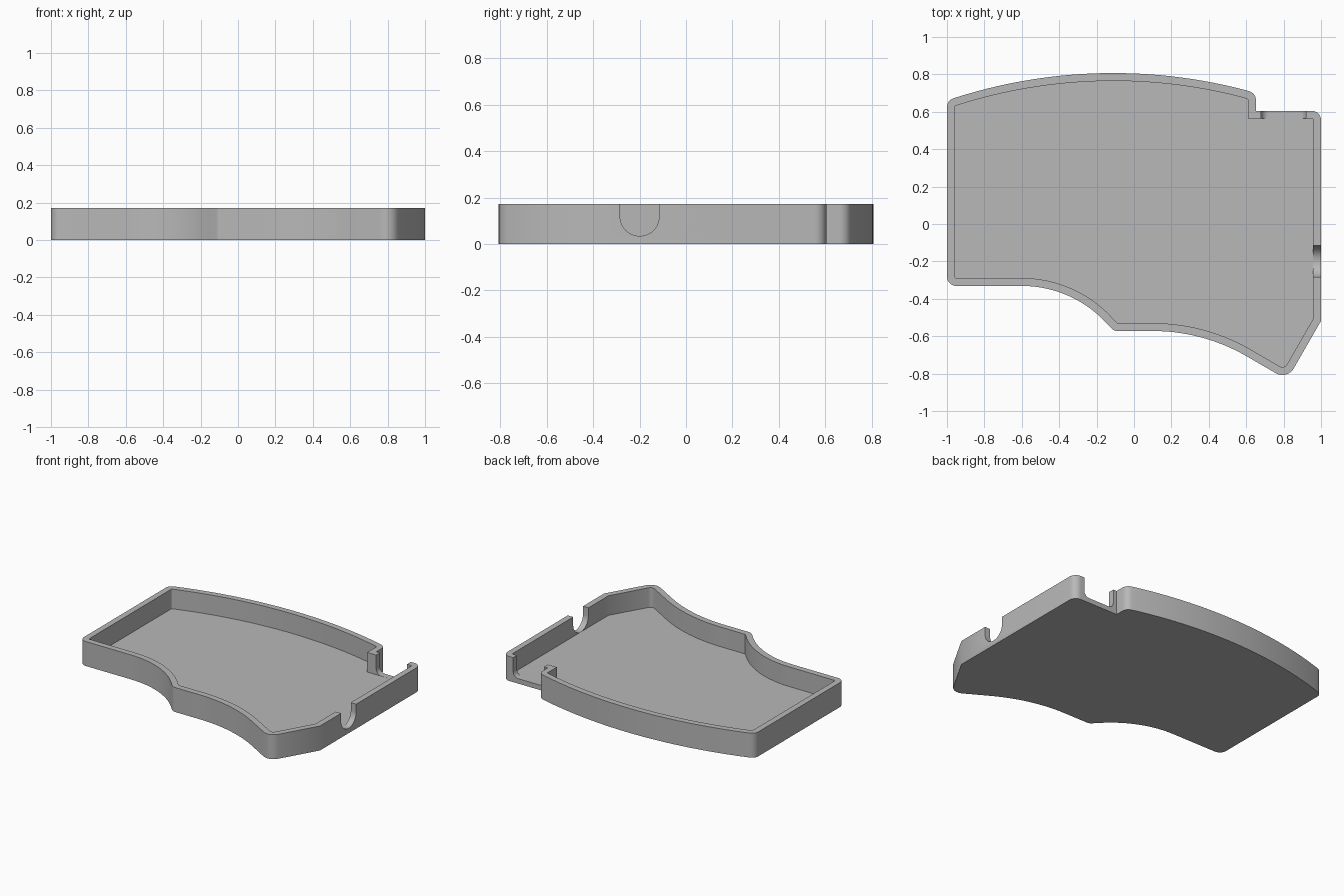
import bpy, bmesh, math
from mathutils import Vector

HEIGHT, FLOOR, WALL = 0.172, 0.034, 0.042

if "Cube" in bpy.data.objects:
    bpy.data.objects.remove(bpy.data.objects["Cube"], do_unlink=True)

grey = bpy.data.materials.new("plain grey")
grey.use_nodes = True
colour = (0.48, 0.48, 0.48, 1)
grey.diffuse_color = colour
grey.node_tree.nodes["Principled BSDF"].inputs["Base Color"].default_value = colour


def arc(cx, cy, r, start, end, steps):
    """Points along an arc, angles in degrees."""
    angles = [math.radians(start + (end - start) * i / steps) for i in range(steps + 1)]
    return [(cx + r * math.cos(a), cy + r * math.sin(a), 0) for a in angles]


def round_corners(points, steps=8):
    """Replace each (x, y, radius) corner by a fillet."""
    result = []
    for i, (x, y, r) in enumerate(points):
        p = Vector((x, y))
        if r == 0:
            result.append(p)
            continue
        a = (Vector(points[i - 1][:2]) - p).normalized()
        b = (Vector(points[(i + 1) % len(points)][:2]) - p).normalized()
        half = a.angle(b) / 2
        centre = p + (a + b).normalized() * r / math.sin(half)
        v0 = p + a * r / math.tan(half) - centre
        v1 = p + b * r / math.tan(half) - centre
        sweep = v0.angle(v1)
        for k in range(steps + 1):
            t = k / steps
            result.append(centre + (v0 * math.sin((1 - t) * sweep)
                                    + v1 * math.sin(t * sweep)) / math.sin(sweep))
    return result


def inset(points, d):
    """Mitred inward offset of a counter-clockwise outline."""
    result = []
    for i, p in enumerate(points):
        e0 = (p - points[i - 1]).normalized()
        e1 = (points[(i + 1) % len(points)] - p).normalized()
        n0, n1 = Vector((-e0.y, e0.x)), Vector((-e1.y, e1.x))
        result.append(p + (n0 + n1) * d / (1 + n0.dot(n1)))
    return result


def make_object(name, bm):
    bmesh.ops.recalc_face_normals(bm, faces=bm.faces)
    mesh = bpy.data.meshes.new(name)
    bm.to_mesh(mesh)
    bm.free()
    mesh.materials.append(grey)
    obj = bpy.data.objects.new(name, mesh)
    bpy.context.collection.objects.link(obj)
    return obj


# Tray outline, counter-clockwise from the front left corner
outline = [(-1, -0.331, 0.05)]
outline += arc(-0.6, -0.946, 0.615, 90, 41, 16)          # first scooped edge
outline += [(-0.105, -0.572, 0.04)]
outline += arc(0.1, -1.572, 1.0, 90, 60, 14)             # second scooped edge
outline += [(0.819, -0.833, 0.07), (1, -0.518, 0), (1, 0.605, 0.05),
            (0.652, 0.605, 0), (0.652, 0.700, 0.05)]
outline += arc(-0.11, -1.973, 2.78, 75.6, 107.2, 28)     # bowed back edge
outline += [(-1, 0.661, 0.05)]
outer = round_corners(outline)
inner = inset(outer, WALL)

# Tray body: underside, outer wall, rim, inner wall and floor
bm = bmesh.new()
levels = [(outer, 0), (outer, HEIGHT), (inner, HEIGHT), (inner, FLOOR)]
rings = [[bm.verts.new((p.x, p.y, z)) for p in pts] for pts, z in levels]
bm.faces.new(rings[0][::-1])
bm.faces.new(rings[-1])
for low, high in zip(rings, rings[1:]):
    for i in range(len(low)):
        bm.faces.new((low[i - 1], low[i], high[i], high[i - 1]))
tray = make_object("tray", bm)


def notch(name, centre, along, across, width, radius):
    """Cut a round-bottomed opening through a wall, down to the floor."""
    w, bottom, top = width / 2, FLOOR + 0.0006, HEIGHT + 0.1
    shape = round_corners([(-w, bottom, radius), (w, bottom, radius),
                           (w, top, 0), (-w, top, 0)], 14)
    cutter_bm = bmesh.new()
    verts = [cutter_bm.verts.new(centre + along * p.x - across * 0.04 + Vector((0, 0, p.y)))
             for p in shape]
    face = cutter_bm.faces.new(verts)
    moved = bmesh.ops.extrude_face_region(cutter_bm, geom=[face])["geom"]
    bmesh.ops.translate(cutter_bm, vec=across * 0.08,
                        verts=[g for g in moved if isinstance(g, bmesh.types.BMVert)])
    cutter = make_object(name, cutter_bm)
    cutter.hide_render = True
    mod = tray.modifiers.new(name, "BOOLEAN")
    mod.operation, mod.solver, mod.object = "DIFFERENCE", "EXACT", cutter
    bpy.context.view_layer.objects.active = tray
    bpy.ops.object.modifier_apply(modifier=name)
    bpy.data.objects.remove(cutter, do_unlink=True)


X, Y = Vector((1, 0, 0)), Vector((0, 1, 0))
notch("side_cable_notch", Vector((0.98, -0.2, 0)), Y, X, 0.168, 0.083)
notch("back_port_notch", Vector((0.8, 0.585, 0)), X, Y, 0.24, 0.04)

# Smooth curves, crisp edges
bpy.ops.object.select_all(action="DESELECT")
tray.select_set(True)
bpy.context.view_layer.objects.active = tray
bpy.ops.object.shade_smooth_by_angle(angle=math.radians(30))
